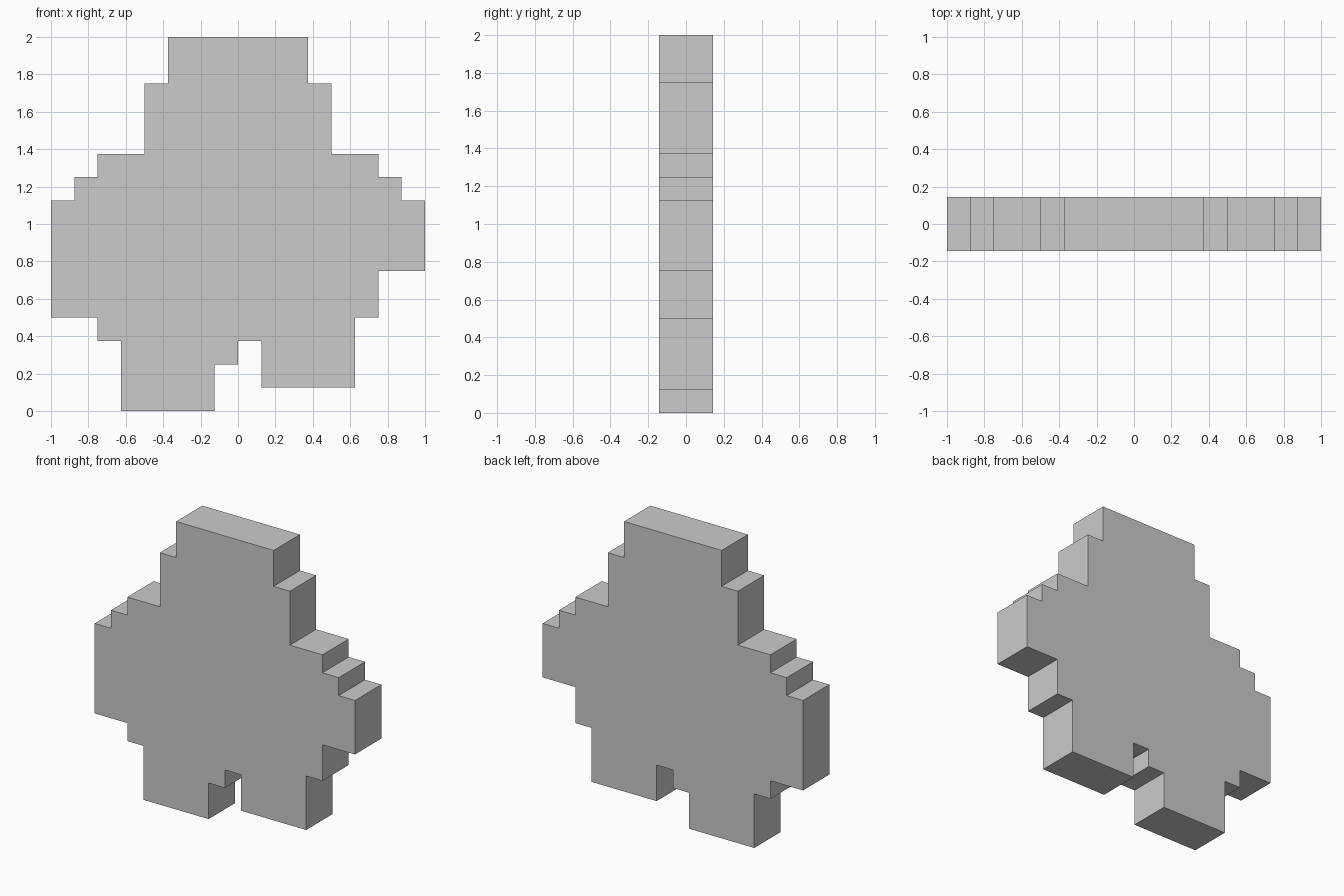
import bpy
import bmesh

if "Cube" in bpy.data.objects:
    bpy.data.objects.remove(bpy.data.objects["Cube"])

CELL = 0.125        # stepped outline sits on a grid of eighths
HALF_DEPTH = 0.144

# Right-hand and left-hand lower edges differ; the upper steps are mirrored
lower_left = [(-8, 4), (-6, 4), (-6, 3), (-5, 3), (-5, 0), (-1, 0), (-1, 2), (0, 2), (0, 3)]
lower_right = [(1, 3), (1, 1), (5, 1), (5, 4), (6, 4), (6, 6), (8, 6)]
upper_right = [(8, 9), (7, 9), (7, 10), (6, 10), (6, 11), (4, 11), (4, 14), (3, 14), (3, 16)]
upper_left = [(-x, z) for x, z in reversed(upper_right)]
outline = lower_left + lower_right + upper_right + upper_left

# Stepped slab: front outline extruded straight back
bm = bmesh.new()
front = bm.faces.new([bm.verts.new((x * CELL, -HALF_DEPTH, z * CELL)) for x, z in outline])
extruded = bmesh.ops.extrude_face_region(bm, geom=[front], use_keep_orig=True)
back_verts = [g for g in extruded["geom"] if isinstance(g, bmesh.types.BMVert)]
bmesh.ops.translate(bm, verts=back_verts, vec=(0, 2 * HALF_DEPTH, 0))
bmesh.ops.recalc_face_normals(bm, faces=bm.faces)

mesh = bpy.data.meshes.new("stepped_slab")
bm.to_mesh(mesh)
bm.free()
bpy.context.collection.objects.link(bpy.data.objects.new("stepped_slab", mesh))
